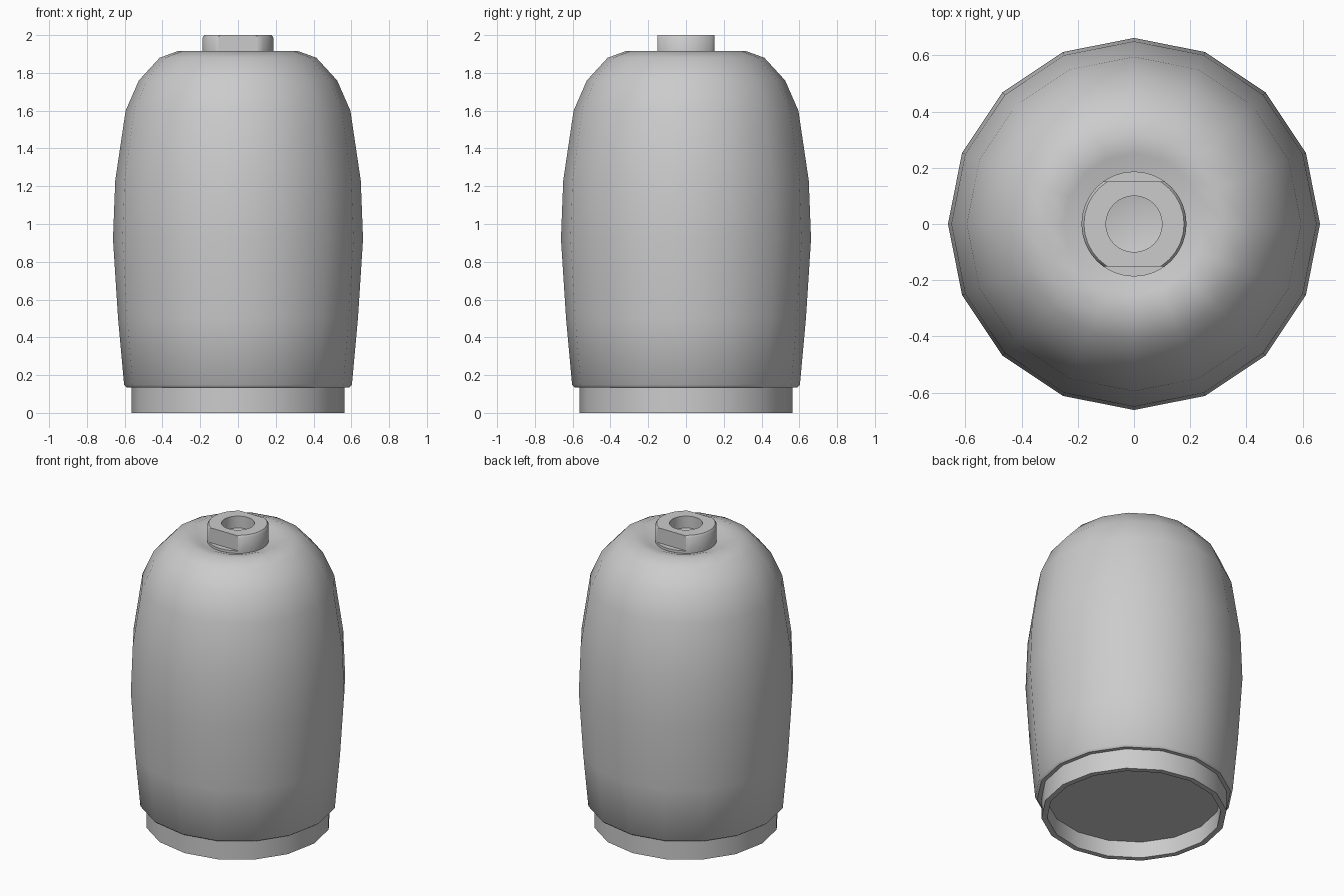
import bpy, bmesh, math

if "Cube" in bpy.data.objects:
    bpy.data.objects.remove(bpy.data.objects["Cube"])


def lathe(name, profile, sides, cut_y=None, angle=40):
    """Spin an (r, z) profile about z; r = 0 becomes a pole. Optionally cut flats at y = +-cut_y."""
    bm = bmesh.new()
    rings = []
    for r, z in profile:
        n = 1 if r == 0 else sides
        rings.append([bm.verts.new((r * math.cos(2 * math.pi * i / sides),
                                    r * math.sin(2 * math.pi * i / sides), z)) for i in range(n)])
    for a, b in zip(rings, rings[1:]):
        for i in range(sides):
            j = (i + 1) % sides
            quad = [a[i % len(a)], a[j % len(a)], b[j % len(b)], b[i % len(b)]]
            bm.faces.new(list(dict.fromkeys(quad)))
    if cut_y:
        for s in (1, -1):
            bmesh.ops.bisect_plane(bm, geom=bm.verts[:] + bm.edges[:] + bm.faces[:],
                                   plane_co=(0, s * cut_y, 0), plane_no=(0, s, 0), clear_outer=True)
            bmesh.ops.holes_fill(bm, edges=[e for e in bm.edges if e.is_boundary], sides=0)
    bmesh.ops.recalc_face_normals(bm, faces=bm.faces[:])
    for f in bm.faces:
        f.smooth = True
    for e in bm.edges:
        e.smooth = e.calc_face_angle(0) < math.radians(angle)
    me = bpy.data.meshes.new(name)
    bm.to_mesh(me)
    bm.free()
    ob = bpy.data.objects.new(name, me)
    bpy.context.collection.objects.link(ob)
    return ob


# barrel shell with rounded shoulder and a shallow dip around the nozzle
lathe("body", [(0, 0.135), (0.59, 0.135), (0.603, 0.148), (0.635, 0.5), (0.662, 0.92),
               (0.65, 1.23), (0.595, 1.6), (0.525, 1.76), (0.415, 1.88), (0.32, 1.915),
               (0.25, 1.905), (0.18, 1.88), (0, 1.88)], 16)

# recessed foot ring, open below
lathe("base_ring", [(0, 0.11), (0.53, 0.11), (0.53, 0), (0.565, 0), (0.565, 0.137), (0, 0.137)], 16)

# nozzle: round collar, then a socket with two wrench flats
lathe("nozzle_collar", [(0, 1.87), (0.187, 1.87), (0.187, 1.9), (0, 1.9)], 32)
lathe("nozzle_socket", [(0, 1.895), (0.187, 1.895), (0.187, 1.988), (0.178, 2.0), (0.1, 2.0),
                        (0.1, 1.92), (0, 1.9)], 32, cut_y=0.152)
